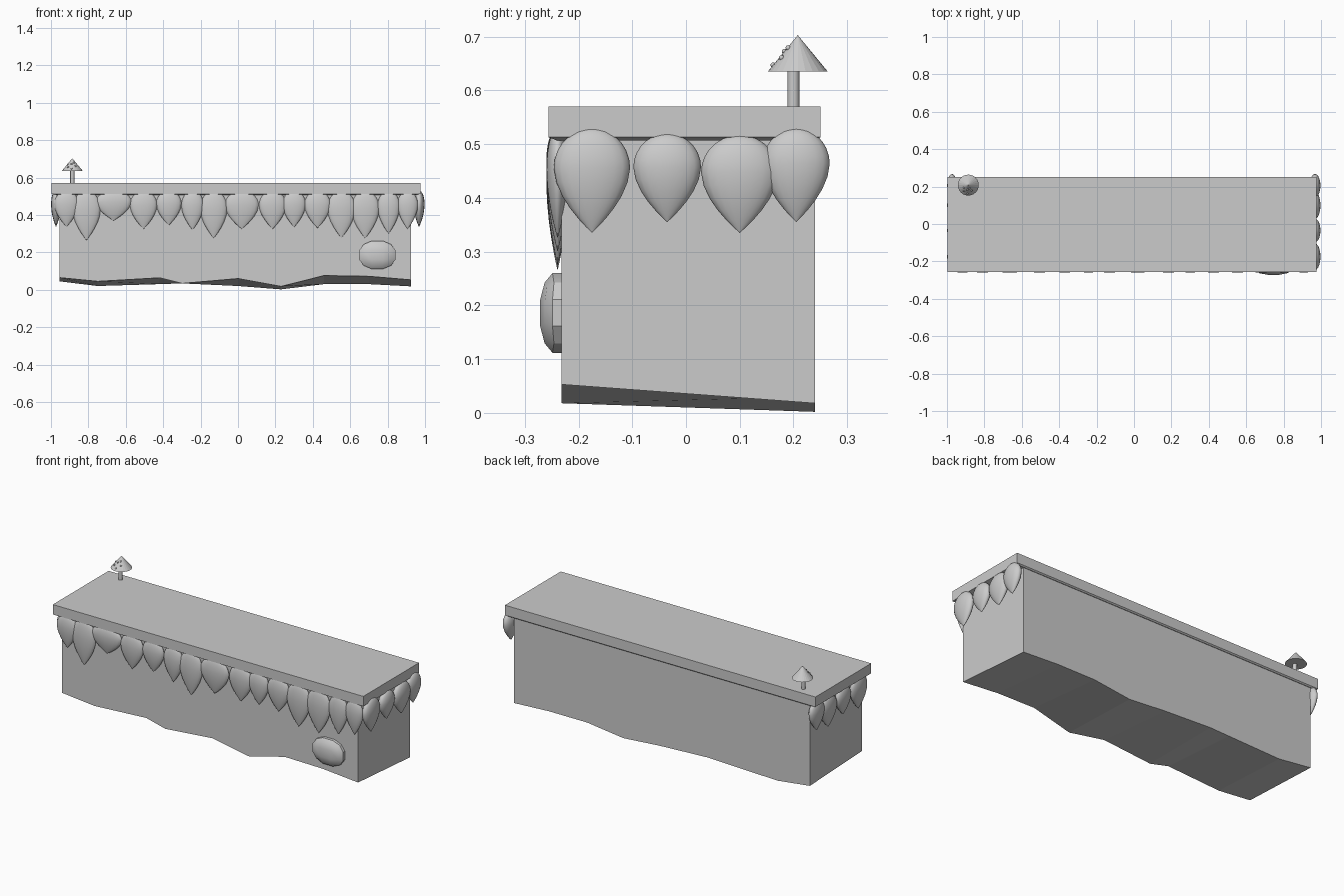
import bpy, bmesh, math
from mathutils import Vector

cube = bpy.data.objects.get("Cube")
if cube:
    bpy.data.objects.remove(cube, do_unlink=True)

stone = bpy.data.materials.new("stone grey")
stone.use_nodes = True
GREY = (0.6, 0.6, 0.6, 1)
stone.diffuse_color = GREY
stone.node_tree.nodes["Principled BSDF"].inputs["Base Color"].default_value = GREY


def finish(name, bm, smooth=None):
    bmesh.ops.recalc_face_normals(bm, faces=bm.faces)
    mesh = bpy.data.meshes.new(name)
    bm.to_mesh(mesh)
    bm.free()
    mesh.materials.append(stone)
    obj = bpy.data.objects.new(name, mesh)
    bpy.context.collection.objects.link(obj)
    if smooth:
        bpy.ops.object.select_all(action='DESELECT')
        obj.select_set(True)
        bpy.context.view_layer.objects.active = obj
        bpy.ops.object.shade_smooth_by_angle(angle=math.radians(smooth))
    return obj


def loft(name, rings):
    """Skin a list of equal rings of points and cap both ends."""
    bm = bmesh.new()
    loops = [[bm.verts.new(p) for p in ring] for ring in rings]
    n = len(loops[0])
    for a, b in zip(loops, loops[1:]):
        for i in range(n):
            j = (i + 1) % n
            bm.faces.new((a[i], a[j], b[j], b[i]))
    bm.faces.new(loops[0])
    bm.faces.new(loops[-1])
    return finish(name, bm)


def rectangle(x0, x1, y0, y1, z):
    return [(x0, y0, z), (x1, y0, z), (x1, y1, z), (x0, y1, z)]


# Earth block with a ragged underside: x, front z, back z
underside = [(-0.955, 0.065, 0.045), (-0.75, 0.045, 0.02), (-0.42, 0.064, 0.03),
             (-0.3, 0.034, 0.034), (0, 0.06, 0.02), (0.23, 0.018, 0.002),
             (0.46, 0.076, 0.03), (0.7, 0.072, 0.03), (0.925, 0.053, 0.018)]
TOP = 0.515
loft("earth_block", [[(x, -0.232, front), (x, 0.24, back), (x, 0.24, TOP), (x, -0.232, TOP)]
                     for x, front, back in underside])

# Grass slab with a thin tucked lip underneath
loft("grass_slab", [rectangle(-0.97, 0.95, -0.24, 0.243, 0.507),
                    rectangle(-0.997, 0.975, -0.256, 0.25, 0.513),
                    rectangle(-0.997, 0.975, -0.256, 0.25, 0.57)])


# Hanging leaf: a pointed drop, flattened against the wall
def hanging_leaf(name, centre, width, bottom, top, depth, side=False):
    bm = bmesh.new()
    bmesh.ops.create_uvsphere(bm, u_segments=20, v_segments=14, radius=1)
    belly = bottom + (top - bottom) * 0.62
    for v in bm.verts:
        x, y, z = v.co
        if z < 0:
            # taper the round lower half into a point
            r = math.sqrt(max(0, 1 - z * z))
            t = -z
            k = (1 - t ** 1.8) / r if r > 1e-4 else 0
            x, y = x * k, y * k
            height = belly + z * (belly - bottom)
        else:
            height = belly + z * (top - belly)
        across, out = x * width / 2, y * depth
        v.co = (out, across, height) if side else (across, out, height)
        v.co += Vector((centre[0], centre[1], 0))
    finish(name, bm, 50)


front_leaves = [(-0.917, 0.13, 0.337), (-0.81, 0.15, 0.265), (-0.665, 0.19, 0.37),
                (-0.505, 0.145, 0.325), (-0.37, 0.135, 0.345), (-0.243, 0.12, 0.32),
                (-0.13, 0.145, 0.275), (0.02, 0.18, 0.325), (0.185, 0.145, 0.325),
                (0.3, 0.125, 0.335), (0.425, 0.14, 0.33), (0.553, 0.15, 0.277),
                (0.68, 0.15, 0.275), (0.805, 0.12, 0.3), (0.907, 0.11, 0.325)]
for i, (x, width, bottom) in enumerate(front_leaves):
    hanging_leaf(f"front_leaf_{i + 1}", (x, -0.239), width, bottom, 0.53, 0.021)

side_leaves = [(-0.175, 0.142, 0.335, 0.53), (-0.035, 0.126, 0.355, 0.52),
               (0.1, 0.144, 0.335, 0.517), (0.205, 0.125, 0.355, 0.53)]
for i, (y, width, bottom, top) in enumerate(side_leaves):
    hanging_leaf(f"left_leaf_{i + 1}", (0.968, y), width, bottom, top, 0.029, True)
    hanging_leaf(f"right_leaf_{i + 1}", (-0.973, y), width, bottom, top, 0.026, True)

# Faceted pebble set in the front wall
bm = bmesh.new()
bmesh.ops.create_cube(bm, size=2)
bmesh.ops.subdivide_edges(bm, edges=bm.edges[:], cuts=2, use_grid_fill=True)
for v in bm.verts:
    n = v.co.normalized()
    v.co = (0.745 + n.x * 0.107, -0.237 + n.y * 0.038, 0.186 + n.z * 0.082)
finish("pebble", bm, 25)


# Mushroom: stem, cone cap and little warts on the cap front
def cone(name, centre, r1, r2, z0, z1, sides, smooth=None):
    bm = bmesh.new()
    bmesh.ops.create_cone(bm, cap_ends=True, segments=sides, radius1=r1, radius2=r2, depth=z1 - z0)
    bmesh.ops.translate(bm, verts=bm.verts, vec=(*centre, (z0 + z1) / 2))
    finish(name, bm, smooth)


CAP = (-0.886, 0.208)
cone("mushroom_stem", (-0.886, 0.2), 0.011, 0.011, 0.565, 0.64, 16, 30)
cone("mushroom_cap", CAP, 0.056, 0, 0.635, 0.703, 24)
warts = [(-125, 0.7), (-100, 0.45), (-95, 0.82), (-65, 0.35), (-60, 0.62), (-150, 0.5)]
for i, (angle, reach) in enumerate(warts):
    a, r = math.radians(angle), 0.056 * reach
    bm = bmesh.new()
    bmesh.ops.create_uvsphere(bm, u_segments=10, v_segments=6, radius=0.005)
    spot = (CAP[0] + r * math.cos(a), CAP[1] + r * math.sin(a), 0.703 - 0.068 * reach)
    bmesh.ops.translate(bm, verts=bm.verts, vec=spot)
    finish(f"cap_wart_{i + 1}", bm, 40)
